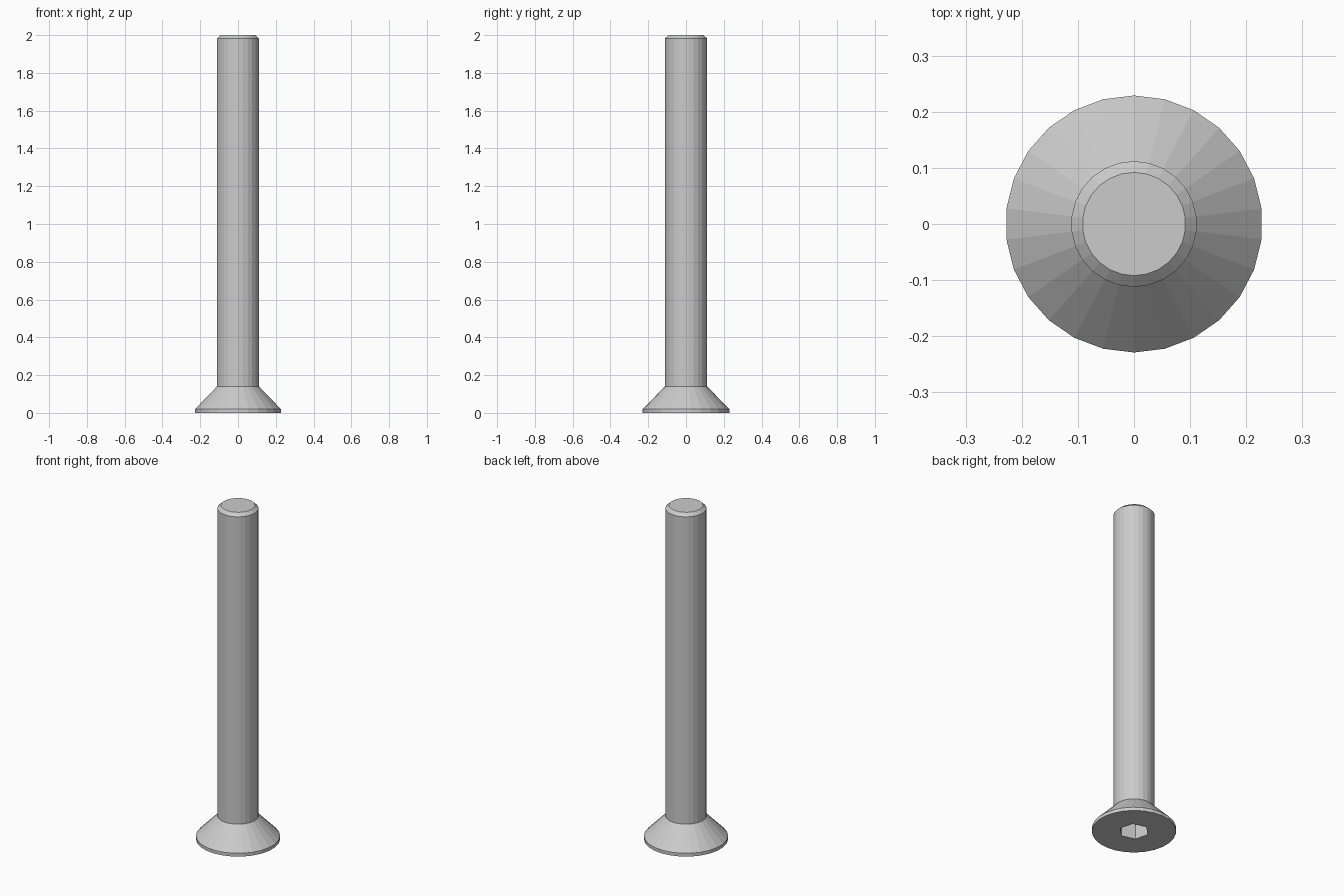
import bpy, bmesh, math

if "Cube" in bpy.data.objects:
    bpy.data.objects.remove(bpy.data.objects["Cube"])

SIDES = 26
SOCKET_R = 0.082      # hex socket, centre to corner
SOCKET_DEPTH = 0.1
SOCKET_TURN = math.radians(45)


def ring(bm, r, z, n=SIDES, start=math.pi / 2):
    return [bm.verts.new((r * math.cos(start + math.tau * i / n),
                          r * math.sin(start + math.tau * i / n), z)) for i in range(n)]


def bridge(bm, a, b):
    n = len(a)
    for i in range(n):
        j = (i + 1) % n
        bm.faces.new((a[i], a[j], b[j], b[i]))


bm = bmesh.new()

# Head rim, countersunk cone, shank and tip chamfer
profile = [(0.229, 0), (0.229, 0.02), (0.112, 0.14), (0.112, 1.982), (0.092, 2.0)]
rings = [ring(bm, r, z) for r, z in profile]
for a, b in zip(rings, rings[1:]):
    bridge(bm, a, b)
bm.faces.new(rings[-1])

# Hex socket walls and floor
mouth = ring(bm, SOCKET_R, 0, 6, SOCKET_TURN)
floor = ring(bm, SOCKET_R, SOCKET_DEPTH, 6, SOCKET_TURN)
bridge(bm, mouth, floor)
bm.faces.new(floor)

# Flat head face around the socket
edges = [bm.edges.get((loop[i - 1], loop[i])) for loop in (rings[0], mouth)
         for i in range(len(loop))]
bmesh.ops.triangle_fill(bm, edges=edges, use_beauty=True)
bmesh.ops.recalc_face_normals(bm, faces=bm.faces)

mesh = bpy.data.meshes.new("countersunk_screw")
bm.to_mesh(mesh)
bm.free()
screw = bpy.data.objects.new("countersunk_screw", mesh)
bpy.context.collection.objects.link(screw)
